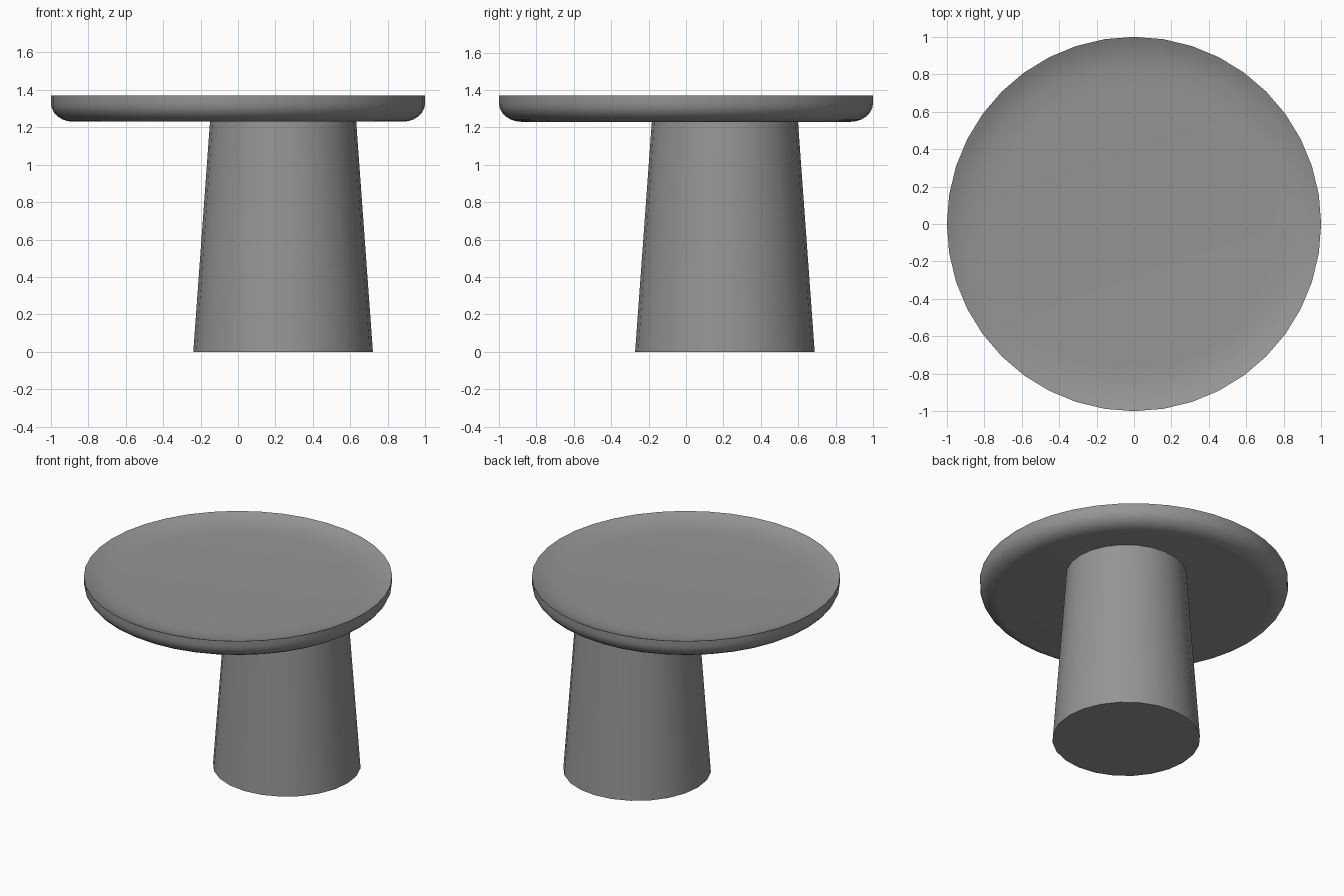
import bpy, bmesh, math

if "Cube" in bpy.data.objects:
    bpy.data.objects.remove(bpy.data.objects["Cube"])

# Dark grey finish shared by both parts
grey = bpy.data.materials.new("dark_grey")
grey.diffuse_color = (0.3, 0.3, 0.3, 1)
grey.use_nodes = True
grey.node_tree.nodes["Principled BSDF"].inputs["Base Color"].default_value = grey.diffuse_color


def lathe(name, profile, sides, center=(0, 0), phase=0.0, angle=35):
    """Revolve (radius, z) points round a vertical axis; ends at radius 0 close to a pole."""
    bm = bmesh.new()
    rings = []
    for r, z in profile:
        n = 1 if r == 0 else sides
        rings.append([bm.verts.new((center[0] + r * math.cos(phase + math.tau * i / sides),
                                    center[1] + r * math.sin(phase + math.tau * i / sides), z))
                      for i in range(n)])
    for a, b in zip(rings, rings[1:]):
        for i in range(sides):
            j = (i + 1) % sides
            quad = [a[i % len(a)], a[j % len(a)], b[j % len(b)], b[i % len(b)]]
            bm.faces.new(list(dict.fromkeys(quad)))
    bmesh.ops.recalc_face_normals(bm, faces=bm.faces)
    mesh = bpy.data.meshes.new(name)
    bm.to_mesh(mesh)
    bm.free()
    mesh.materials.append(grey)
    obj = bpy.data.objects.new(name, mesh)
    bpy.context.collection.objects.link(obj)
    bpy.ops.object.select_all(action='DESELECT')
    obj.select_set(True)
    bpy.context.view_layer.objects.active = obj
    bpy.ops.object.shade_smooth_by_angle(angle=math.radians(angle))
    return obj


# Round top: rounded underside, crisp rim, shallow dished upper face
corner = [(0.88 + 0.12 * math.sin(t), 1.33 - 0.10 * math.cos(t))
          for t in [math.pi / 2 * k / 6 for k in range(7)]]
dish = [(0.97, 1.357), (0.93, 1.343), (0.88, 1.332), (0.82, 1.325), (0.75, 1.322)]
lathe("table_top", [(0, 1.23)] + corner + [(1, 1.37)] + dish + [(0, 1.322)], 40)

# Off-centre tapered pedestal
lathe("pedestal", [(0, 0), (0.48, 0), (0.39, 1.24), (0, 1.24)], 24, (0.241, 0.208))
